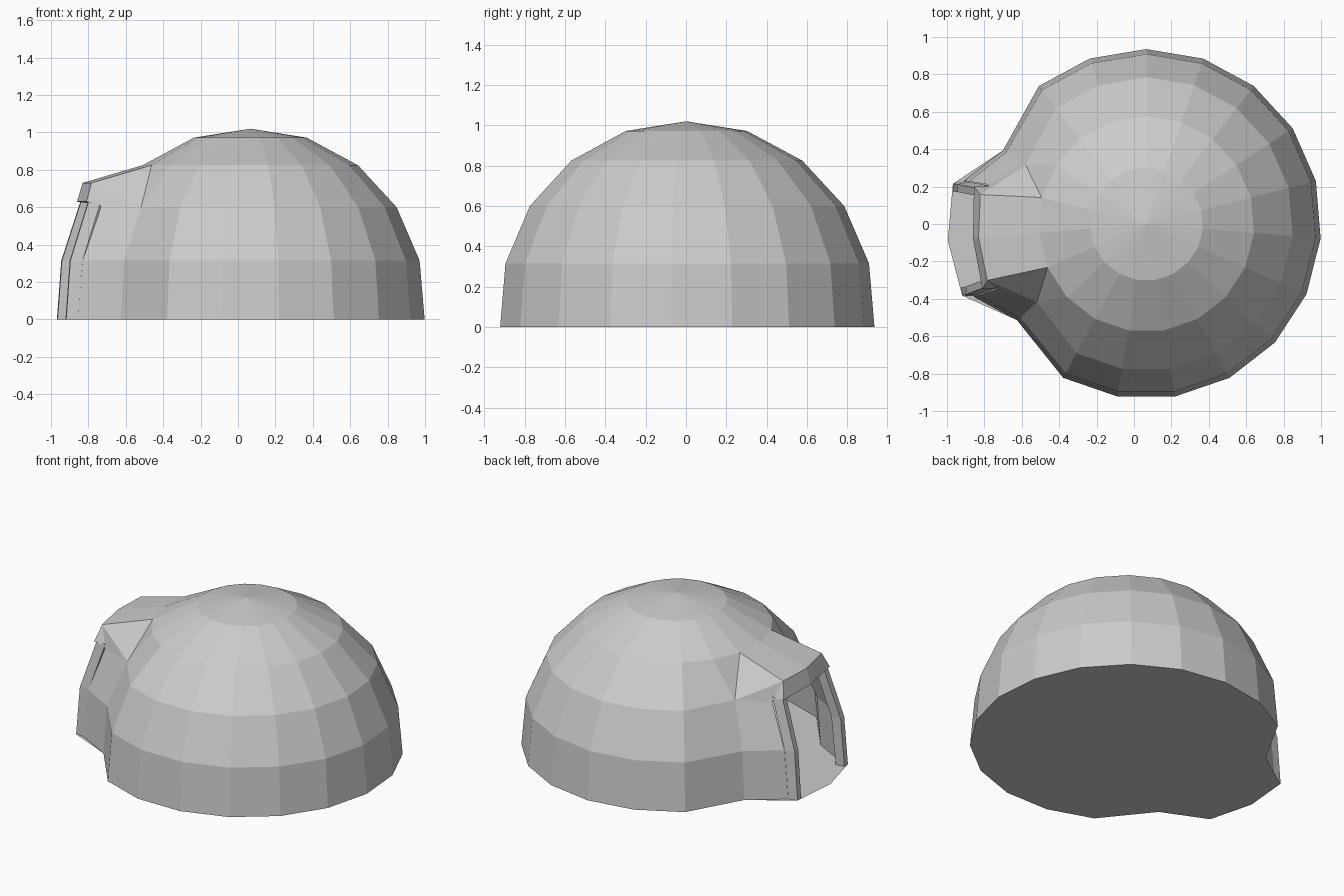
import bpy, bmesh
from math import cos, sin, radians, pi

if "Cube" in bpy.data.objects:
    bpy.data.objects.remove(bpy.data.objects["Cube"])

SIDES = 19
FACING = radians(184.74)          # direction the doorway looks
ORIGIN = (0.066, 0, 0)
# dome rings: radius, height
RINGS = [(0.935, 0.0), (0.908, 0.315), (0.785, 0.60), (0.577, 0.825), (0.303, 0.972)]
APEX = (0, 0, 1.02)


def finish(name, bm):
    bmesh.ops.remove_doubles(bm, verts=bm.verts[:], dist=0.0005)
    bmesh.ops.recalc_face_normals(bm, faces=bm.faces[:])
    mesh = bpy.data.meshes.new(name)
    bm.to_mesh(mesh)
    bm.free()
    ob = bpy.data.objects.new(name, mesh)
    ob.location = ORIGIN
    ob.rotation_euler.z = FACING
    bpy.context.collection.objects.link(ob)
    return ob


def face(bm, *pts):
    bm.faces.new([bm.verts.new(p) for p in pts])


def strip(bm, sections):
    """Closed bar through a row of four-cornered sections."""
    for a, b in zip(sections, sections[1:]):
        for i in range(4):
            j = (i + 1) % 4
            face(bm, a[i], a[j], b[j], b[i])
    face(bm, *sections[0])
    face(bm, *sections[-1])


def flip(p):
    return (p[0], -p[1], p[2])


# The porch grows along local +x; the columns beside it are pulled in
pulled = [(0.732, 0.455, 0.0), (0.715, 0.445, 0.315), (0.617, 0.368, 0.60)]
wall = [(0.953, 0.31, 0.0), (0.925, 0.305, 0.315), (0.825, 0.28, 0.60)]
eave, eave_mid = (0.872, 0.23, 0.73), (0.90, 0, 0.73)


def ring_point(col, row):
    if row == 5:
        return APEX
    if row < 3 and col == 2:
        return pulled[row]
    if row < 3 and col == -2:
        return flip(pulled[row])
    r, z = RINGS[row]
    a = col * 2 * pi / SIDES
    return (r * cos(a), r * sin(a), z)


# Dome shell, leaving the porch columns open below the third ring
bm = bmesh.new()
for c in range(-9, 10):
    for r in range(5):
        if r < 3 and -2 <= c <= 1:
            continue
        pts = [ring_point(c, r), ring_point(c + 1, r), ring_point(c + 1, r + 1)]
        if r < 4:
            pts.append(ring_point(c, r + 1))
        face(bm, *pts)
# Porch walls and roof, both halves
for f in (lambda p: p, flip):
    p, w = [f(v) for v in pulled], [f(v) for v in wall]
    e, m = f(eave), eave_mid
    r0, r1, r2 = ring_point(0, 3), f(ring_point(1, 3)), f(ring_point(2, 3))
    for i in (0, 1):
        face(bm, p[i], w[i], w[i + 1], p[i + 1])
    face(bm, w[2], e, p[2])
    face(bm, e, r1, p[2])
    face(bm, p[2], r1, r2)
    face(bm, r0, r1, e, m)
finish("dome_shell", bm)

# Floor
bm = bmesh.new()
outline = [ring_point(c, 0) for c in range(2, 18)]
outline[-1] = flip(pulled[0])
outline += [(1.013, -0.30, 0), (1.065, 0, 0), (1.013, 0.30, 0)]
face(bm, *outline)
finish("floor", bm)


# Door jambs: bars from u0 to u1 deep and 0.05 wide
def jamb_section(u0, u1, v, z, f):
    return [f((u, y, z)) for u, y in ((u0, v), (u1, v - .008), (u1, v - .05), (u0, v - .05))]


for name, f in (("left_jamb", lambda p: p), ("right_jamb", flip)):
    bm = bmesh.new()
    strip(bm, [jamb_section(.953, 1.013, .308, 0, f),
               jamb_section(.925, .99, .303, .315, f),
               jamb_section(.825, .89, .275, .63, f)])
    finish(name, bm)


# Lintel bent at the middle under the roof edge
def lintel_section(u, v, low_v):
    return [(u, v, .73), (u + .03, low_v, .63), (u - .045, low_v, .62), (u - .06, v, .725)]


bm = bmesh.new()
strip(bm, [lintel_section(.872, .23, .275), lintel_section(.90, 0, 0),
           lintel_section(.872, -.23, -.275)])
finish("lintel", bm)
